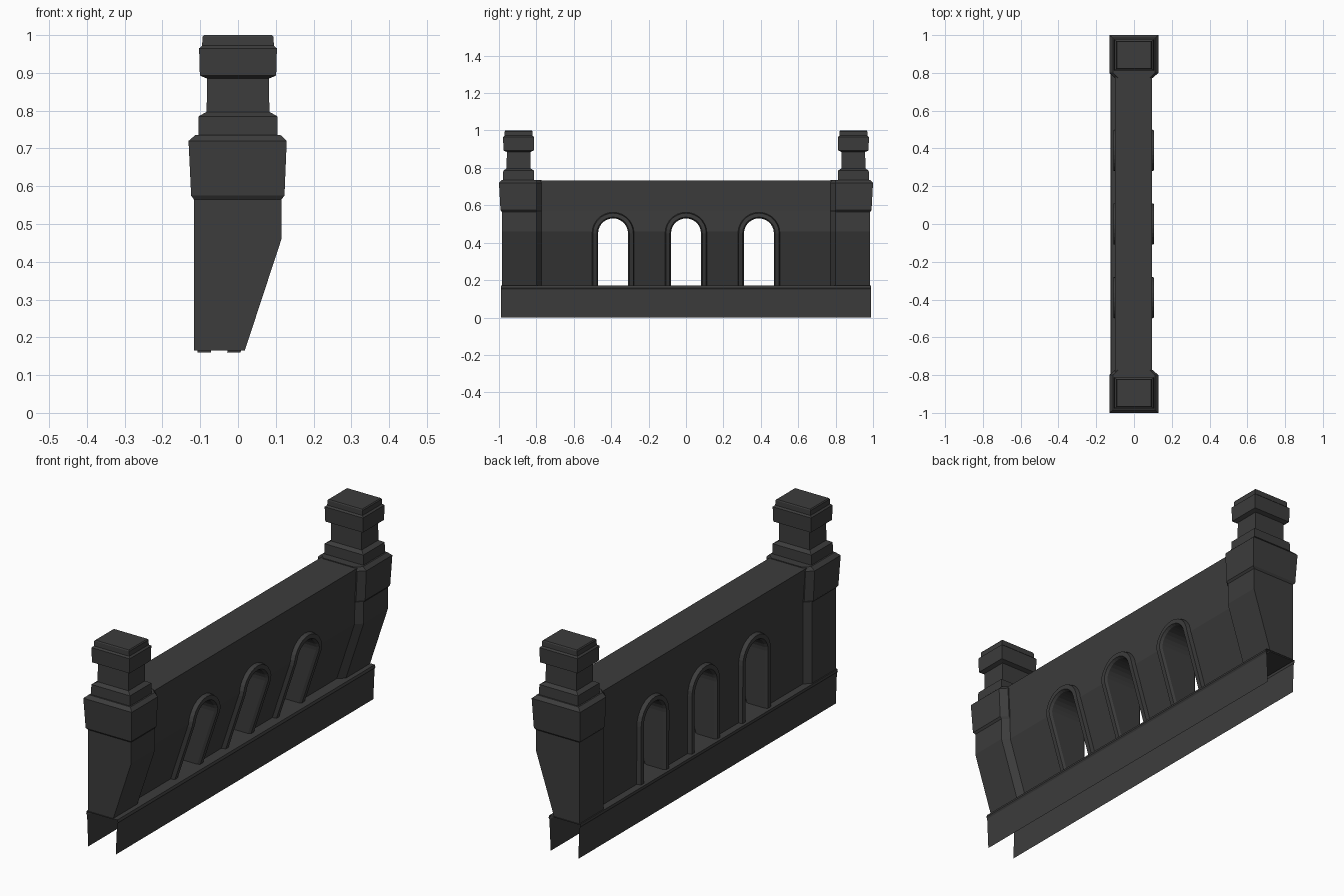
import bpy, bmesh, math

if "Cube" in bpy.data.objects:
    bpy.data.objects.remove(bpy.data.objects["Cube"])

DARK = bpy.data.materials.new("dark_stone")
DARK.diffuse_color = (0.045, 0.045, 0.045, 1)
DARK.use_nodes = True
DARK.node_tree.nodes["Principled BSDF"].inputs["Base Color"].default_value = DARK.diffuse_color


def make(name, rings, closed=True, caps=True):
    """Loft a list of point rings into one mesh object."""
    bm = bmesh.new()
    vr = [[bm.verts.new(p) for p in r] for r in rings]
    n = len(rings[0])
    for a, b in zip(vr, vr[1:]):
        for i in range(n if closed else n - 1):
            j = (i + 1) % n
            bm.faces.new((a[i], a[j], b[j], b[i]))
    if caps:
        bm.faces.new(vr[0][::-1])
        bm.faces.new(vr[-1])
    bmesh.ops.recalc_face_normals(bm, faces=bm.faces)
    me = bpy.data.meshes.new(name)
    bm.to_mesh(me)
    bm.free()
    ob = bpy.data.objects.new(name, me)
    bpy.context.collection.objects.link(ob)
    me.materials.append(DARK)
    return ob


def interp(z, table):
    for (z0, x0), (z1, x1) in zip(table, table[1:]):
        if z <= z1:
            return x0 + (x1 - x0) * (z - z0) / (z1 - z0)
    return table[-1][1]


# wall face positions (z, x)
FRONT = [(0.165, -0.012), (0.46, 0.085), (0.57, 0.086), (0.732, 0.095)]
BACK = [(0.165, -0.087), (0.57, -0.088), (0.732, -0.10)]
ARCHES = (-0.39, 0, 0.39)
SPRING, SEG = 0.45, 14

# wall body
prof = [(x, z) for z, x in FRONT] + [(x, z) for z, x in reversed(BACK)]
wall = make("parapet_wall", [[(x, y, z) for x, z in prof] for y in (-0.83, 0.83)])


def arch(r, foot):
    """Arch outline: foot, jamb, half circle, jamb, foot."""
    arc = [(r * math.cos(math.pi * i / SEG), SPRING + r * math.sin(math.pi * i / SEG))
           for i in range(SEG + 1)]
    return [(r, foot)] + arc + [(-r, foot)]


# arched openings
for c in ARCHES:
    cutter = make("arch_cutter", [[(x, c + y, z) for y, z in arch(0.08, 0.1)]
                                  for x in (-0.3, 0.3)])
    cutter.hide_render = True
    mod = wall.modifiers.new("opening", "BOOLEAN")
    mod.operation, mod.solver, mod.object = "DIFFERENCE", "EXACT", cutter
    bpy.context.view_layer.objects.active = wall
    bpy.ops.object.modifier_apply(modifier=mod.name)
    bpy.data.objects.remove(cutter)

# arch mouldings following both wall faces
SECTION = [(0.116, -0.015), (0.108, 0.02), (0.087, 0.02), (0.08, 0.008), (0.08, -0.015)]
for c in ARCHES:
    for name, table, side in (("front_arch_trim", FRONT, 1), ("back_arch_trim", BACK, -1)):
        lines = []
        for r, off in SECTION:
            lines.append([(interp(z, table) + side * off, c + y, z) for y, z in arch(r, 0.16)])
        make(name, list(zip(*lines)))

# base skirt: open folded strip
skirt = [(-0.113, 0), (-0.119, 0.15), (-0.124, 0.158), (-0.122, 0.17),
         (0.043, 0.17), (0.047, 0.158), (0.042, 0.15), (0.035, 0)]
make("base_skirt", [[(x, y, z) for x, z in skirt] for y in (-0.988, 0.988)],
     closed=False, caps=False)

# pier body with chamfered inner corners: z, back x, front x, outer y
PIER = [(0.165, -0.117, 0.018, 0.985), (0.46, -0.117, 0.115, 0.985),
        (0.565, -0.117, 0.115, 0.985), (0.575, -0.124, 0.123, 0.992),
        (0.72, -0.131, 0.129, 1.0), (0.736, -0.112, 0.112, 0.985)]
# pier top, stacked square mouldings: z, half x, half y
TOP = [(0.73, 0.105, 0.083), (0.785, 0.104, 0.082), (0.797, 0.083, 0.064),
       (0.885, 0.082, 0.063), (0.893, 0.101, 0.081), (0.965, 0.103, 0.083),
       (0.972, 0.095, 0.075), (0.995, 0.094, 0.074), (1.0, 0.09, 0.071)]
for s in (-1, 1):
    rings = []
    for z, xb, xf, yo in PIER:
        rings.append([(xb, s * yo, z), (xf, s * yo, z), (xf, s * 0.80, z),
                      (xf - 0.03, s * 0.773, z), (xb + 0.03, s * 0.773, z),
                      (xb, s * 0.80, z)])
    make("pier", rings)
    make("pier_cap", [[(i * hx, s * 0.895 + j * hy, z)
                       for i, j in ((-1, -1), (1, -1), (1, 1), (-1, 1))]
                      for z, hx, hy in TOP])
